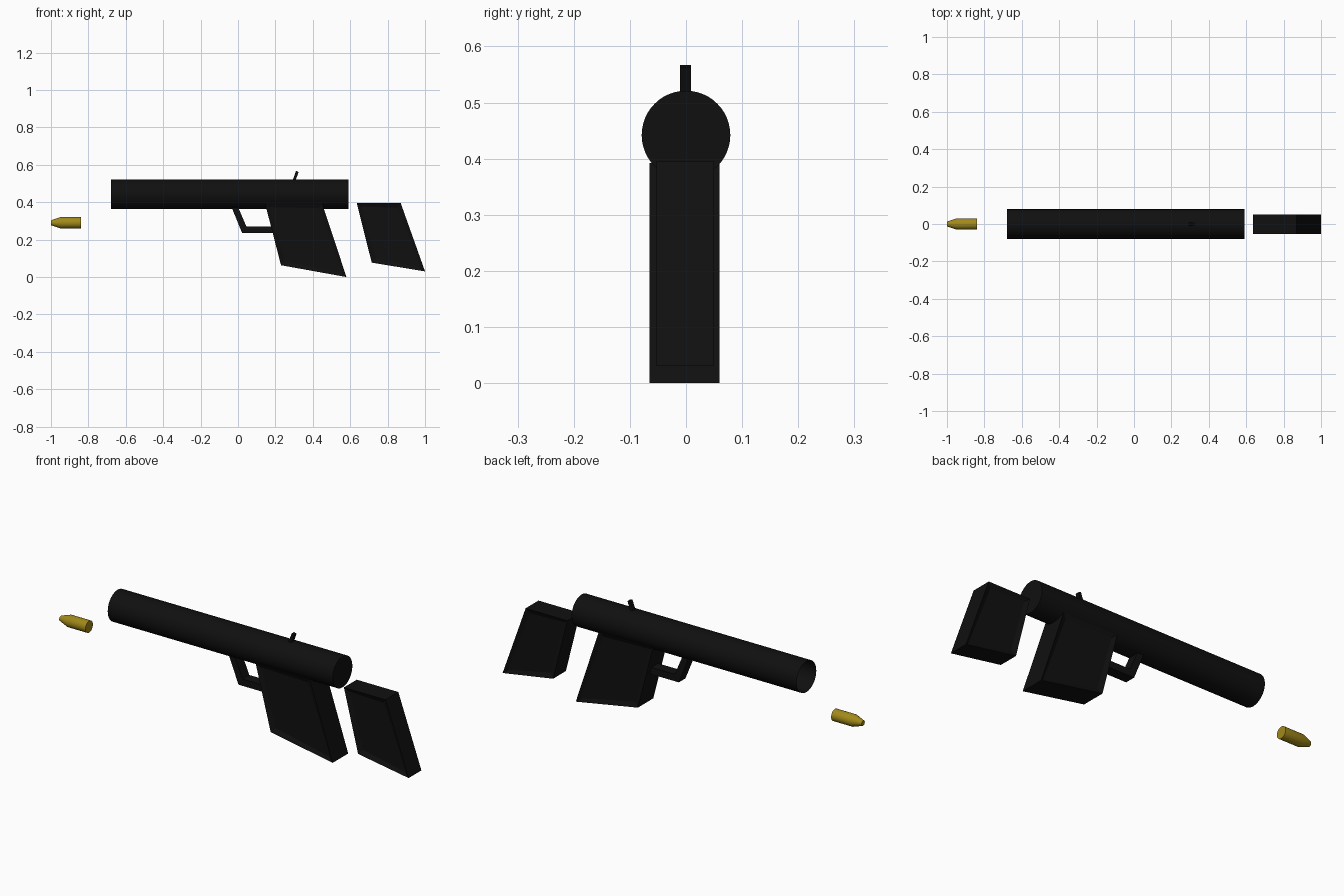
import bpy, bmesh
from mathutils import Vector

if "Cube" in bpy.data.objects:
    bpy.data.objects.remove(bpy.data.objects["Cube"])


def material(name, color):
    m = bpy.data.materials.new(name)
    m.diffuse_color = color
    m.use_nodes = True
    m.node_tree.nodes["Principled BSDF"].inputs["Base Color"].default_value = m.diffuse_color
    return m


BLACK = material("black", (0.005, 0.005, 0.005, 1))
BRASS = material("brass", (0.36, 0.25, 0.01, 1))


def finish(name, bm, mat, smooth=False):
    bmesh.ops.recalc_face_normals(bm, faces=bm.faces[:])
    mesh = bpy.data.meshes.new(name)
    bm.to_mesh(mesh)
    bm.free()
    mesh.materials.append(mat)
    obj = bpy.data.objects.new(name, mesh)
    bpy.context.collection.objects.link(obj)
    if smooth:
        bpy.ops.object.select_all(action='DESELECT')
        obj.select_set(True)
        bpy.context.view_layer.objects.active = obj
        bpy.ops.object.shade_smooth_by_angle(angle=0.5)
    return obj


def slab(name, profile, y0, y1, panel=0.0, depth=0.0):
    """Extrude an xz outline along y, optionally with recessed side panels."""
    bm = bmesh.new()
    face = bm.faces.new([bm.verts.new((x, y0, z)) for x, z in profile])
    ext = bmesh.ops.extrude_face_region(bm, geom=[face], use_keep_orig=True)
    moved = [g for g in ext["geom"] if isinstance(g, bmesh.types.BMVert)]
    bmesh.ops.translate(bm, verts=moved, vec=Vector((0, y1 - y0, 0)))
    bmesh.ops.recalc_face_normals(bm, faces=bm.faces[:])
    if panel:
        sides = [f for f in bm.faces if abs(f.normal.y) > 0.9]
        bmesh.ops.inset_individual(bm, faces=sides, thickness=panel, depth=-depth)
    return finish(name, bm, BLACK)


def lathe_x(name, rings, z, mat, sides, cap_first=True):
    """Round part along x from (x, radius) rings."""
    import math
    bm = bmesh.new()
    loops = []
    for x, r in rings:
        loops.append([bm.verts.new((x, r * math.cos(a), z + r * math.sin(a)))
                      for a in (2 * math.pi * i / sides for i in range(sides))])
    for a, b in zip(loops, loops[1:]):
        for i in range(sides):
            j = (i + 1) % sides
            bm.faces.new((a[i], a[j], b[j], b[i]))
    if cap_first:
        bm.faces.new(loops[0])
    bm.faces.new(loops[-1])
    return finish(name, bm, mat, True)


# Barrel tube, open at the muzzle and closed at the rear
lathe_x("barrel", [(-0.68, 0.079), (0.59, 0.079)], 0.442, BLACK, 48, cap_first=False)

# Slanted grip and separate magazine, with shallow side panels
slab("grip", [(0.145, 0.392), (0.45, 0.392), (0.58, 0.0), (0.23, 0.063)],
     -0.065, 0.06, 0.03, 0.01)
slab("magazine", [(0.635, 0.395), (0.87, 0.395), (1.0, 0.03), (0.715, 0.077)],
     -0.053, 0.05, 0.03, 0.01)

# Trigger guard
slab("trigger_guard", [(-0.035, 0.375), (0.0, 0.375), (0.045, 0.27), (0.19, 0.27),
                       (0.20, 0.235), (0.022, 0.235)], -0.027, 0.027)

# Rear hammer
slab("hammer", [(0.288, 0.505), (0.304, 0.505), (0.324, 0.562), (0.31, 0.567)],
     -0.011, 0.009)

# Loose round with tapered tip
lathe_x("round", [(-1.0, 0.013), (-0.95, 0.03), (-0.84, 0.03)], 0.29, BRASS, 32)
